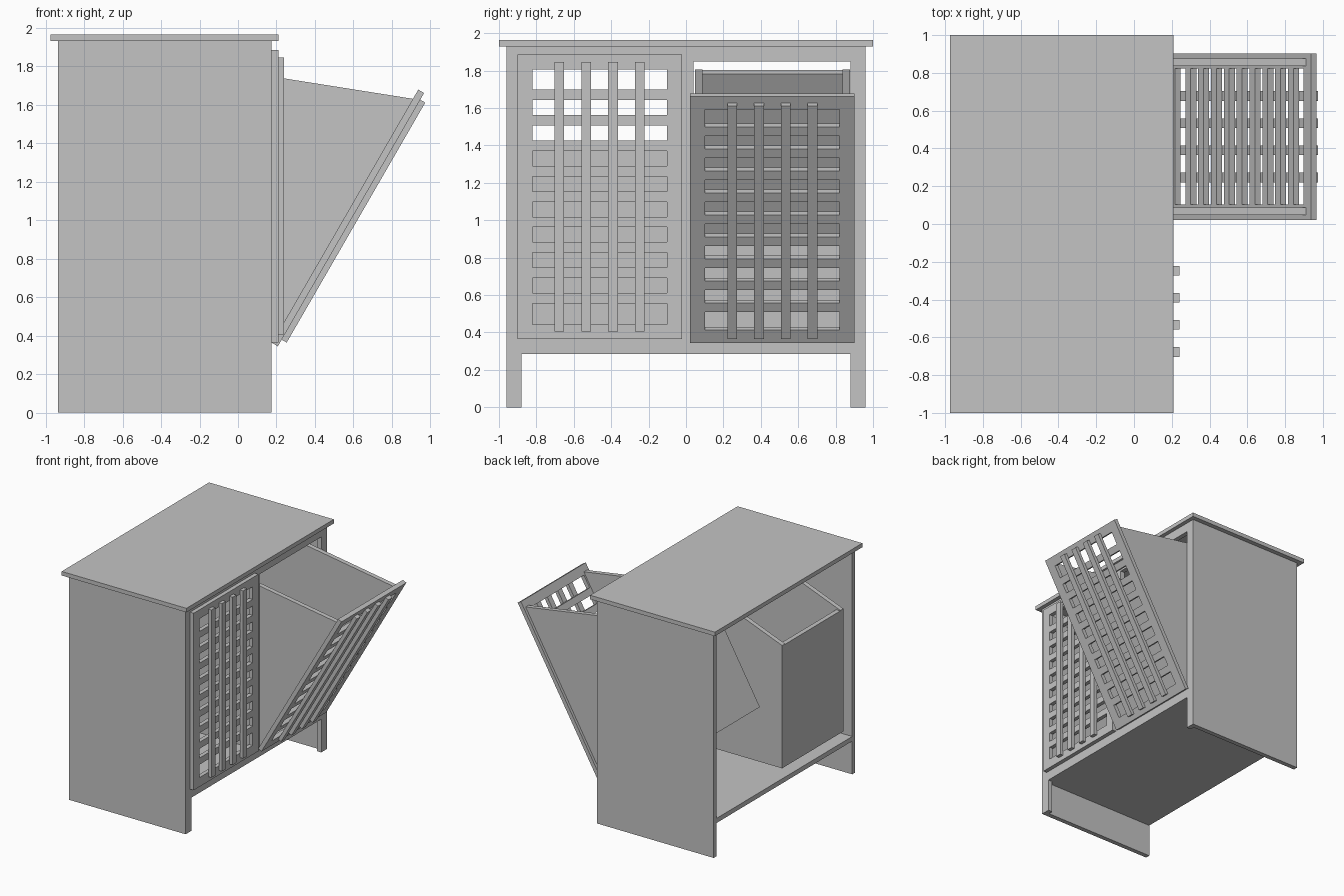
import bpy, bmesh, math
from mathutils import Matrix, Vector

cube = bpy.data.objects.get("Cube")
if cube:
    bpy.data.objects.remove(cube, do_unlink=True)

grey = bpy.data.materials.new("plain_grey")
grey.use_nodes = True
COLOUR = (0.55, 0.55, 0.55, 1)
grey.diffuse_color = COLOUR
grey.node_tree.nodes["Principled BSDF"].inputs["Base Color"].default_value = COLOUR


def finish(name, bm, matrix=None):
    bmesh.ops.recalc_face_normals(bm, faces=bm.faces)
    if matrix:
        bm.transform(matrix)
    mesh = bpy.data.meshes.new(name)
    bm.to_mesh(mesh)
    bm.free()
    mesh.materials.append(grey)
    obj = bpy.data.objects.new(name, mesh)
    bpy.context.collection.objects.link(obj)
    return obj


def box(name, x, y, z, matrix=None):
    """Box from three (low, high) ranges."""
    bm = bmesh.new()
    size = Matrix.Diagonal((x[1] - x[0], y[1] - y[0], z[1] - z[0], 1))
    centre = Vector((sum(x) / 2, sum(y) / 2, sum(z) / 2))
    bmesh.ops.create_cube(bm, size=1, matrix=Matrix.Translation(centre) @ size)
    return finish(name, bm, matrix)


def thicken(bm, offset):
    """Extrude every face of a flat sheet into a solid."""
    new = bmesh.ops.extrude_face_region(bm, geom=bm.faces[:])["geom"]
    verts = [v for v in new if isinstance(v, bmesh.types.BMVert)]
    bmesh.ops.translate(bm, verts=verts, vec=offset)


def bin_side(name, y, matrix):
    """Side board of a bin, with a top edge falling towards the back."""
    bm = bmesh.new()
    profile = [(0.175, 0.37), (0.175, 1.83), (-0.88, 1.425), (-0.88, 0.37)]
    bm.faces.new([bm.verts.new((px, y, pz)) for px, pz in profile])
    thicken(bm, (0, 0.04, 0))
    return finish(name, bm, matrix)


def lattice_panel(name, y0, matrix):
    """Door board with ten rows of slots, made as a grid with cells left out."""
    ys = [y0, y0 + 0.08, y0 + 0.80, y0 + 0.88]
    zs = [0.365, 0.444]
    for i in range(9):
        mid = 0.583 + i * 0.1359
        zs += [mid - 0.028, mid + 0.028]
    zs += [1.807, 1.885]
    bm = bmesh.new()
    grid = [[bm.verts.new((0.175, y, z)) for y in ys] for z in zs]
    for r in range(len(zs) - 1):
        for c in range(3):
            if c == 1 and r % 2 == 1:
                continue
            bm.faces.new((grid[r][c], grid[r][c + 1],
                          grid[r + 1][c + 1], grid[r + 1][c]))
    thicken(bm, (0.035, 0, 0))
    return finish(name, bm, matrix)


def tilt_bin(prefix, y0, angle):
    """Door with its bin, swung outwards about the bottom edge."""
    pivot = Vector((0.17, 0, 0.36))
    m = (Matrix.Translation(pivot) @ Matrix.Rotation(angle, 4, 'Y')
         @ Matrix.Translation(-pivot))
    lattice_panel(prefix + "_door", y0, m)
    for i in range(4):
        mid = y0 + 0.225 + i * 0.1433
        box(f"{prefix}_batten_{i + 1}", (0.21, 0.24),
            (mid - 0.026, mid + 0.026), (0.405, 1.845), m)
    near, far = y0 + 0.025, y0 + 0.815
    bin_side(prefix + "_bin_side_a", near, m)
    bin_side(prefix + "_bin_side_b", far, m)
    inner = (near + 0.04, far)
    box(prefix + "_bin_back", (-0.88, -0.84), inner, (0.37, 1.42), m)
    box(prefix + "_bin_bottom", (-0.84, 0.175), inner, (0.37, 0.41), m)


# Cabinet carcass, open at the back
box("table_top", (-0.975, 0.21), (-1, 1), (1.93, 1.965))
box("floor_board", (-0.935, 0.135), (-0.92, 0.92), (0.285, 0.325))
for name, s in (("near", -1), ("far", 1)):
    box(name + "_side_panel", (-0.935, 0.135),
        sorted((s * 0.92, s * 0.96)), (0, 1.93))
    box(name + "_face_stile", (0.135, 0.175),
        sorted((s * 0.88, s * 0.96)), (0, 1.93))

# Face frame
box("top_rail", (0.135, 0.175), (-0.88, 0.88), (1.85, 1.93))
box("bottom_rail", (0.135, 0.175), (-0.88, 0.88), (0.285, 0.365))
box("centre_stile", (0.135, 0.175), (-0.04, 0.04), (0.365, 1.85))

# One closed and one open tilting bin
tilt_bin("closed", -0.902, 0)
tilt_bin("open", 0.022, math.radians(30))
